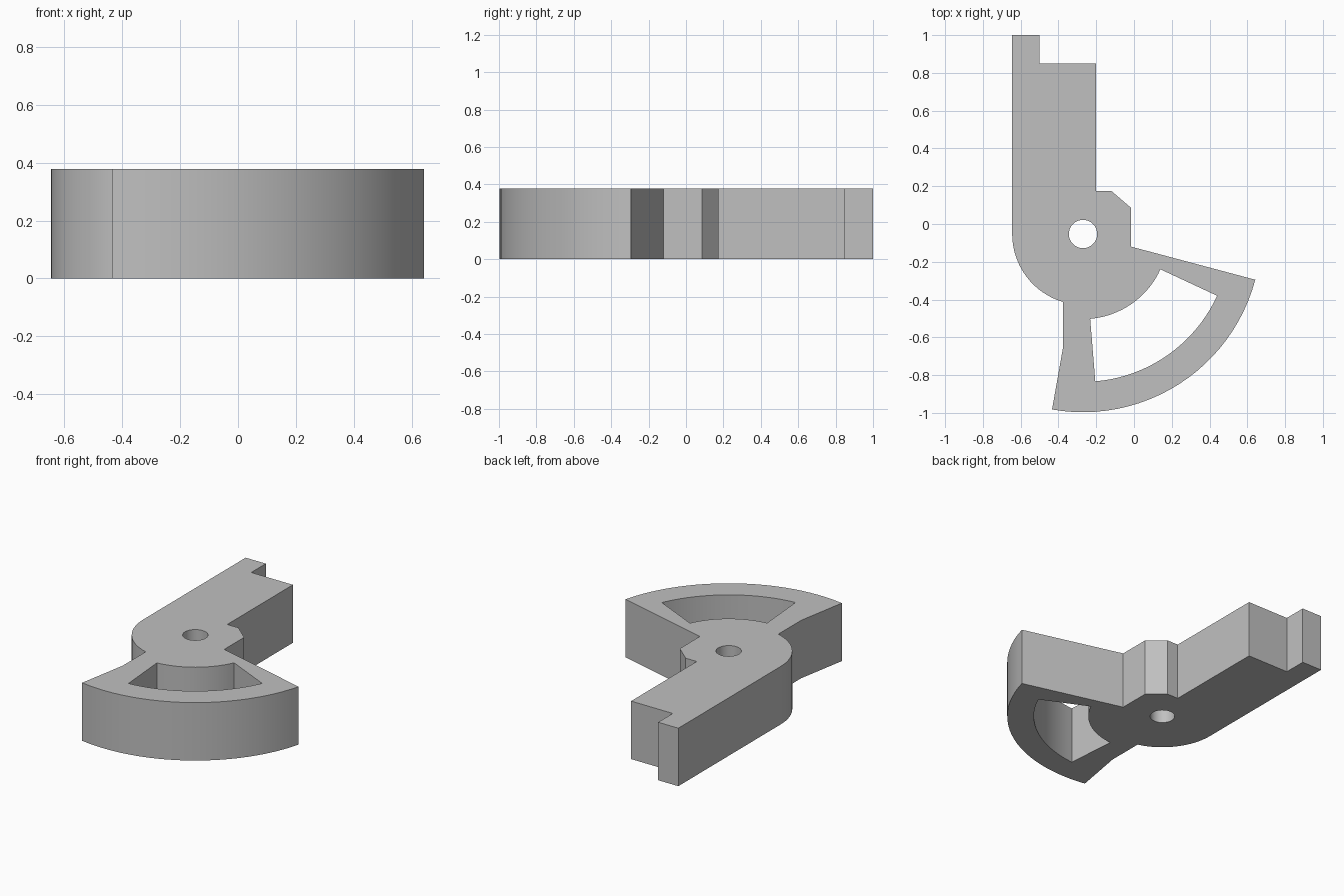
import bpy
import bmesh
from math import atan2, cos, sin, hypot, tau, radians

cube = bpy.data.objects.get("Cube")
if cube:
    bpy.data.objects.remove(cube, do_unlink=True)

HEIGHT = 0.377
PIVOT = (-0.27, -0.053)


def arc(start, end, n):
    """Clockwise or anticlockwise (shorter way) arc about the pivot."""
    (x0, y0), (x1, y1) = [(p[0] - PIVOT[0], p[1] - PIVOT[1]) for p in (start, end)]
    a0 = atan2(y0, x0)
    sweep = (atan2(y1, x1) - a0 + tau / 2) % tau - tau / 2
    r0, r1 = hypot(x0, y0), hypot(x1, y1)
    pts = []
    for i in range(n + 1):
        t = i / n
        r = r0 + (r1 - r0) * t
        pts.append((PIVOT[0] + r * cos(a0 + sweep * t), PIVOT[1] + r * sin(a0 + sweep * t)))
    return pts


# Outline: stepped arm, chamfered shoulder, fan rim, neck, round hub
outline = [(-0.645, 1), (-0.5, 1), (-0.5, 0.85), (-0.2, 0.85), (-0.2, 0.175),
           (-0.12, 0.175), (-0.015, 0.085), (-0.015, -0.12)]
outline += arc((0.642, -0.295), (-0.434, -0.982), 24)
outline += [(-0.375, -0.65)]
outline += arc((-0.375, -0.413), (-0.645, -0.053), 16)

# Openings: fan window and pivot hole
window = arc((0.44, -0.38), (-0.205, -0.833), 20) + arc((-0.232, -0.502), (0.14, -0.24), 16)
hole = [(PIVOT[0] + 0.075 * cos(tau * i / 32), PIVOT[1] + 0.075 * sin(tau * i / 32))
        for i in range(32)]

# Fill the profile, then extrude it to full height
bm = bmesh.new()
for loop in (outline, window, hole):
    verts = [bm.verts.new((x, y, 0)) for x, y in loop]
    for a, b in zip(verts, verts[1:] + verts[:1]):
        bm.edges.new((a, b))
bmesh.ops.triangle_fill(bm, use_beauty=True, use_dissolve=False, edges=bm.edges[:])
ext = bmesh.ops.extrude_face_region(bm, geom=bm.faces[:], use_keep_orig=True)
top = [v for v in ext["geom"] if isinstance(v, bmesh.types.BMVert)]
bmesh.ops.translate(bm, verts=top, vec=(0, 0, HEIGHT))
bmesh.ops.recalc_face_normals(bm, faces=bm.faces[:])

mesh = bpy.data.meshes.new("fan_lever")
bm.to_mesh(mesh)
bm.free()
lever = bpy.data.objects.new("fan_lever", mesh)
bpy.context.collection.objects.link(lever)

# Plain grey material
grey = bpy.data.materials.new("light_grey")
grey.use_nodes = True
colour = (0.53, 0.53, 0.53, 1)
grey.diffuse_color = colour
grey.node_tree.nodes["Principled BSDF"].inputs["Base Color"].default_value = colour
mesh.materials.append(grey)

# Smooth curved walls, sharp corners
bpy.ops.object.select_all(action="DESELECT")
lever.select_set(True)
bpy.context.view_layer.objects.active = lever
bpy.ops.object.shade_smooth_by_angle(angle=radians(15))
